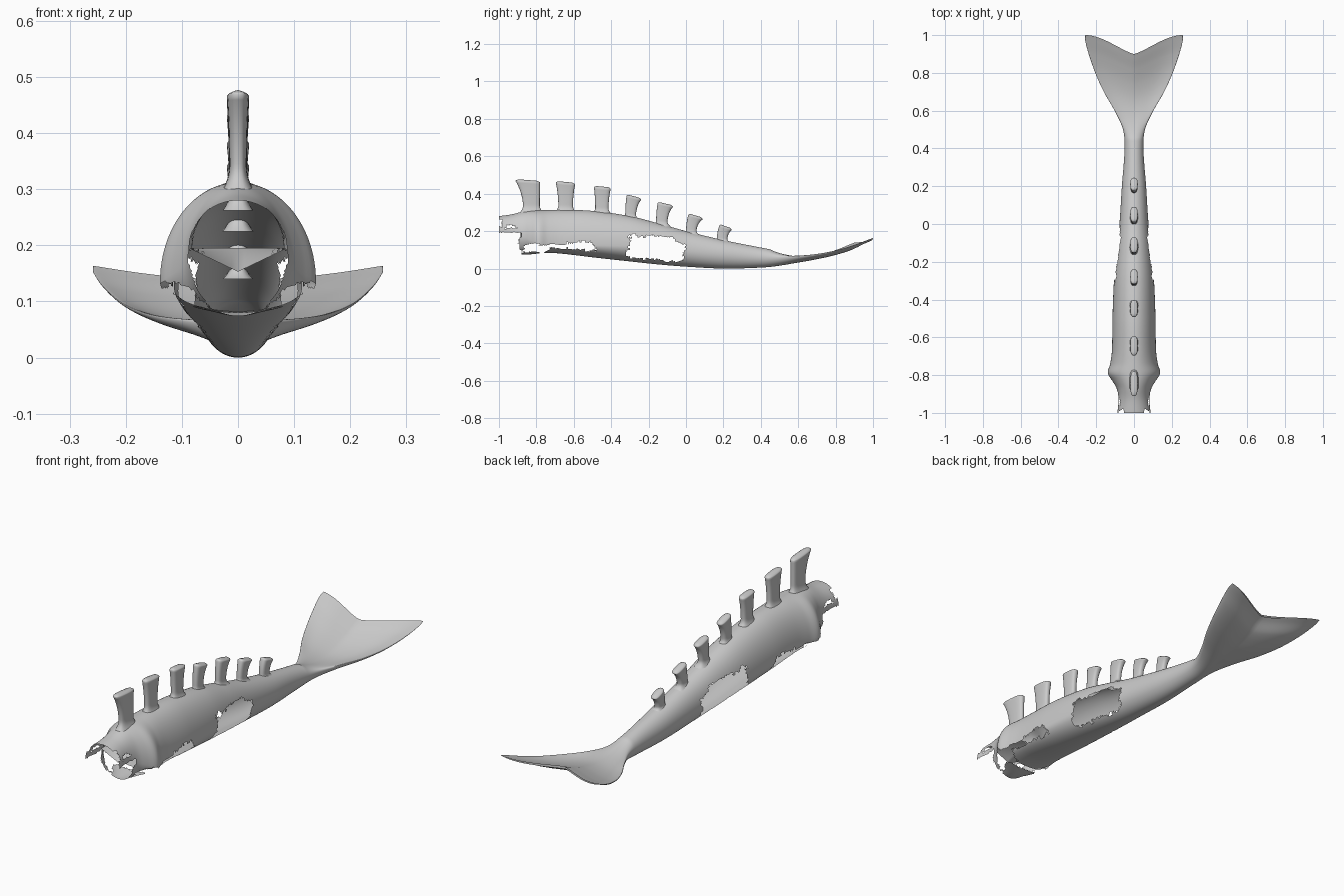
import bpy, bmesh, math, random

if "Cube" in bpy.data.objects:
    bpy.data.objects.remove(bpy.data.objects["Cube"])

random.seed(4)
grey = bpy.data.materials.new("light grey")
grey.diffuse_color = (0.6, 0.6, 0.6, 1)
grey.use_nodes = True
grey.node_tree.nodes["Principled BSDF"].inputs["Base Color"].default_value = grey.diffuse_color


def finish(bm, name):
    me = bpy.data.meshes.new(name)
    bm.to_mesh(me)
    bm.free()
    ob = bpy.data.objects.new(name, me)
    bpy.context.collection.objects.link(ob)
    me.materials.append(grey)
    for p in me.polygons:
        p.use_smooth = True
    return ob


def curve(table, y, col):
    """Smooth interpolation of one column of a station table."""
    n = len(table)
    i = 0
    while i < n - 2 and y > table[i + 1][0]:
        i += 1

    def slope(k):
        a, b = table[max(k - 1, 0)], table[min(k + 1, n - 1)]
        return (b[col] - a[col]) / (b[0] - a[0])
    p, q = table[i], table[i + 1]
    d = q[0] - p[0]
    t = (y - p[0]) / d
    return ((2*t**3 - 3*t*t + 1) * p[col] + (t**3 - 2*t*t + t) * d * slope(i)
            + (3*t*t - 2*t**3) * q[col] + (t**3 - t*t) * d * slope(i + 1))


def inside(poly, y, z):
    hit = False
    for (y1, z1), (y2, z2) in zip(poly, poly[1:] + poly[:1]):
        if (z1 > z) != (z2 > z) and y < (y2 - y1) * (z - z1) / (z2 - z1) + y1:
            hit = not hit
    return hit


# Body and tail stations: y, top, widest height, bottom, half width
BODY = [
    (-1.00, .280, .195, .090, .088), (-.93, .290, .190, .080, .082),
    (-.87, .305, .170, .074, .092), (-.83, .310, .150, .076, .115),
    (-.79, .312, .135, .080, .139), (-.74, .313, .132, .083, .126),
    (-.67, .314, .130, .080, .117), (-.50, .308, .125, .060, .114),
    (-.30, .280, .120, .038, .106), (-.15, .242, .110, .022, .092),
    (.00, .200, .095, .010, .077), (.20, .152, .075, .000, .064),
    (.40, .112, .058, .005, .050), (.50, .094, .058, .014, .058),
    (.60, .087, .066, .028, .103), (.70, .091, .077, .045, .160),
    (.80, .108, .096, .068, .205), (.90, .135, .126, .102, .240),
    (.97, .158, .152, .143, .258), (1.00, .167, .163, .159, .258)]

# Outlines (y, z) of the torn openings in both flanks
HOLES = [
    [(-.87, .09), (-.86, .13), (-.70, .132), (-.58, .14), (-.52, .15),
     (-.47, .10), (-.56, .10), (-.65, .112), (-.72, .112), (-.76, .085)],
    [(-.31, .06), (-.30, .165), (-.27, .19), (-.24, .17), (-.17, .175), (-.08, .165),
     (-.03, .14), (.00, .12), (-.01, .055), (-.10, .032), (-.16, .05), (-.22, .055)],
    [(-.975, .212), (-.96, .228), (-.91, .228), (-.91, .215)]]

SEG, ROWS = 96, 200


def body_point(i, j):
    y = -1 + 2 * i / ROWS
    top, mid, bot, w = (curve(BODY, y, c) for c in (1, 2, 3, 4))
    a = 2 * math.pi * j / SEG
    u, s = math.cos(a), math.sin(a)
    z = mid + (top - mid if s > 0 else mid - bot) * s
    if y > .45:
        # fluke: notched trailing edge, hollow upper face
        v = (y - .45) / .55
        trail = .9 + .1 * math.sin(min(abs(u) ** 1.25, 1) * math.pi / 2)
        y = .45 + v * (trail - .45)
        z -= .028 * v**3 * (1 - u*u)
        if s > 0:
            z -= .024 * math.sin(math.pi * v) ** .8 * (1 - abs(u) ** 4)
    return u * w, y, max(z, 0)


bm = bmesh.new()
rings = [[bm.verts.new(body_point(i, j)) for j in range(SEG)] for i in range(ROWS + 1)]
for r, q in zip(rings, rings[1:]):
    for j in range(SEG):
        k = (j + 1) % SEG
        bm.faces.new((r[j], r[k], q[k], q[j]))
bmesh.ops.recalc_face_normals(bm, faces=bm.faces)
bmesh.ops.triangulate(bm, faces=bm.faces)

# Tear away the ragged front edge and the flank openings
jag = [random.uniform(-.012, .02) for _ in range(60)]
gone = []
for f in bm.faces:
    x, y, z = f.calc_center_median()
    if y > .02:
        continue
    n = jag[int(z * 90) % 60]
    m = jag[int((y + 1) * 70) % 60] * .5
    if z > .192:
        edge = -1.0 + max(0, jag[int(abs(x) * 110) % 60]) * 1.2
    else:
        edge = -.89 + n * .6
    if y < edge or any(inside(h, y + n * .7, z + m) for h in HOLES):
        gone.append(f)
bmesh.ops.delete(bm, geom=gone, context='FACES')
finish(bm, "body_and_tail_fluke")

# Mouth floor: V shaped at the front, flattening backwards
bm = bmesh.new()
grid = []
for i in range(9):
    t = i / 8
    grid.append([bm.verts.new((.088 * u / 8, -.885 + .14 * t,
                               .195 - .042 * (1 - abs(u) / 8) * (1 - t)))
                 for u in range(-8, 9)])
for r, q in zip(grid, grid[1:]):
    for j in range(16):
        bm.faces.new((r[j], r[j + 1], q[j + 1], q[j]))
finish(bm, "mouth_floor")

# Back spines: base y range, base z, top y range, top z at front and back
SPINES = [
    (-.870, -.782, .300, -.912, -.780, .478, .468),
    (-.682, -.605, .300, -.696, -.593, .468, .458),
    (-.485, -.415, .290, -.492, -.403, .442, .434),
    (-.325, -.268, .262, -.318, -.240, .397, .376),
    (-.160, -.100, .225, -.152, -.070, .357, .338),
    (.000, .055, .180, .012, .090, .295, .272),
    (.165, .220, .140, .178, .245, .238, .214)]


def spine(b0, b1, zb, t0, t1, zf, zr, index):
    bm = bmesh.new()
    rows, seg = 18, 24
    prev = None
    for i in range(rows + 4):
        h = min(i / rows, 1)
        cap = max(0, i - rows) / 3
        lean = h ** 2.5                      # outline swings to the top late
        y0, y1 = b0 + (t0 - b0) * lean, b1 + (t1 - b1) * lean
        foot = max(0, 1 - h * 4) ** 2
        y0, y1 = y0 - .018 * foot, y1 + .018 * foot
        half = (.0155 + .0045 * h**3 + .012 * foot) * (1 - .75 * cap**2)
        mid, hy = (y0 + y1) / 2, (y1 - y0) / 2 * (1 - .3 * cap**2)
        ring = []
        for j in range(seg):
            a = 2 * math.pi * j / seg
            c, s = math.cos(a), math.sin(a)
            y = mid + hy * math.copysign(abs(s) ** .7, s)
            x = half * math.copysign(abs(c) ** .7, c)
            k = (y - t0) / (t1 - t0)
            top = zf + (zr - zf) * min(max(k, 0), 1)
            z = zb + (top - .009 - zb) * h + .009 * cap
            ring.append(bm.verts.new((x, y, z)))
        if prev:
            for j in range(seg):
                k = (j + 1) % seg
                bm.faces.new((prev[j], prev[k], ring[k], ring[j]))
        prev = ring
    bm.faces.new(prev)
    bmesh.ops.recalc_face_normals(bm, faces=bm.faces)
    finish(bm, "back_spine_%d" % index)


for n, data in enumerate(SPINES, 1):
    spine(*data, n)
